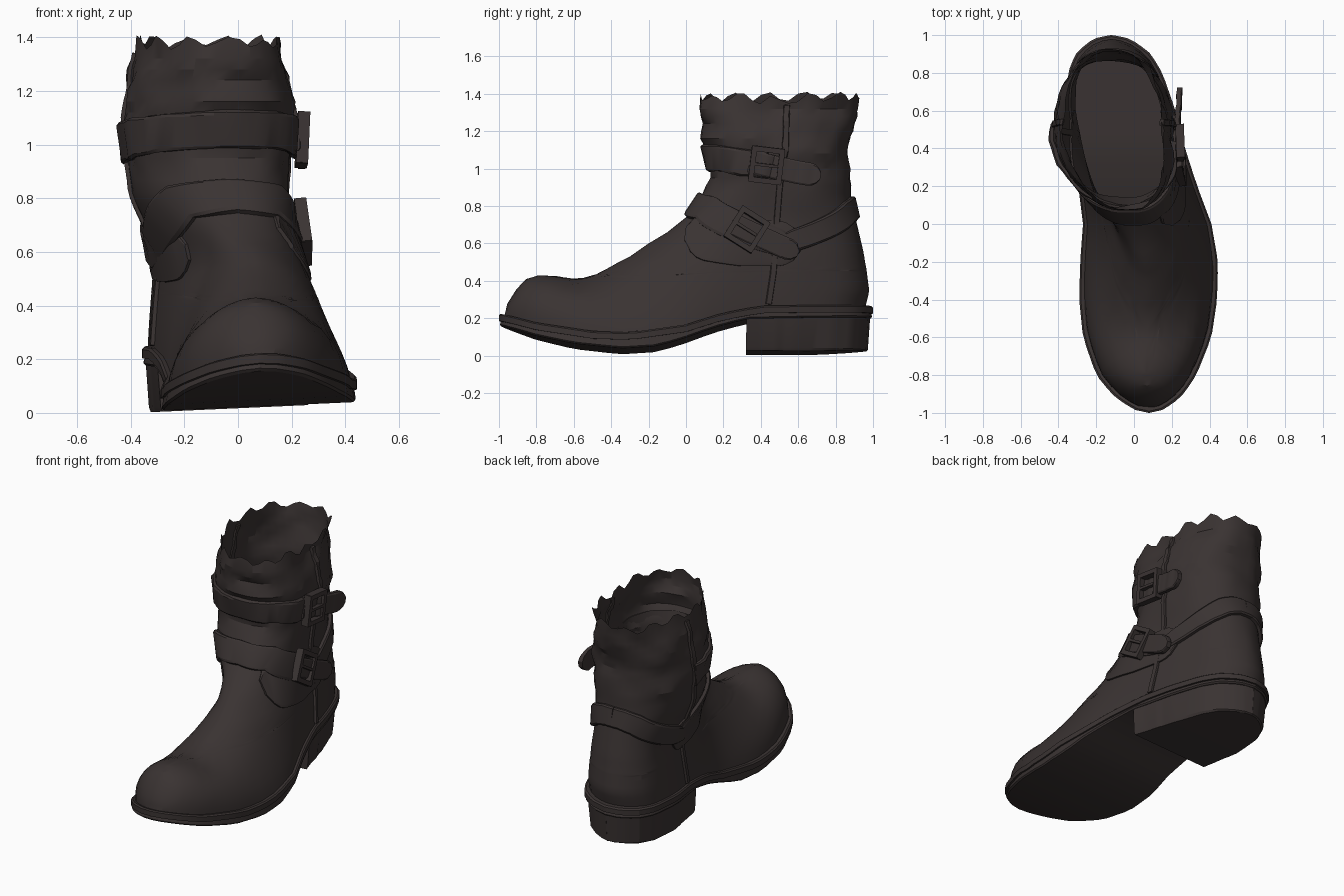
import bpy, math
from mathutils import Vector, noise

if "Cube" in bpy.data.objects:
    bpy.data.objects.remove(bpy.data.objects["Cube"])

leather = bpy.data.materials.new("dark_brown_leather")
leather.diffuse_color = (0.042, 0.033, 0.032, 1)
leather.use_nodes = True
leather.node_tree.nodes["Principled BSDF"].inputs["Base Color"].default_value = leather.diffuse_color

# Profiles: silhouette front and back (z, y), sole half width, centre line, sole heights (y, value)
FRONT = [(.2, -.97), (.27, -.955), (.36, -.905), (.415, -.855), (.437, -.79), (.444, -.62), (.455, -.48),
         (.48, -.4), (.53, -.3), (.6, -.2), (.66, -.1), (.74, 0), (.78, .04), (.87, .09), (.95, .13),
         (1.05, .12), (1.1, .11), (1.17, .07), (1.23, .095), (1.3, .07), (1.42, .09)]
BACK = [(.2, .96), (.3, .98), (.45, .965), (.55, .95), (.72, .91), (.85, .88), (1, .88),
        (1.1, .865), (1.2, .89), (1.3, .91), (1.42, .92)]
WIDTH = [(-1, 0), (-.985, .07), (-.95, .13), (-.9, .19), (-.8, .265), (-.6, .34), (-.4, .365), (-.2, .365),
         (0, .34), (.2, .315), (.4, .3), (.6, .29), (.8, .25), (.9, .2), (.96, .13), (.99, .07), (1, 0)]
CENTRE = [(-1, .08), (-.8, .065), (-.4, .075), (-.2, .08), (0, .07), (.2, .02), (.4, -.03),
          (.6, -.07), (.8, -.1), (1, -.12)]
SHAFT_CENTRE = [(0, -.02), (.1, -.04), (.45, -.11), (1, -.12)]
SHAFT_W = [(.5, .27), (.72, .275), (.9, .295), (1.06, .31), (1.17, .305), (1.25, .285), (1.32, .265), (1.4, .265)]
SOLE_LOW = [(-1, .145), (-.8, .08), (-.6, .035), (-.35, .008), (-.15, .02), (0, .065), (.15, .12),
            (.33, .17), (1, .19)]
SOLE_TOP = [(-1, .21), (-.8, .15), (-.5, .1), (-.3, .093), (0, .135), (.2, .2), (.4, .24), (1, .255)]
CREST = [(y, z) for z, y in FRONT[:15]]


def lerp(tab, v):
    if v <= tab[0][0]:
        return tab[0][1]
    for (a, p), (b, q) in zip(tab, tab[1:]):
        if v <= b:
            return p + (q - p) * (v - a) / (b - a)
    return tab[-1][1]


def smooth(t):
    t = min(1, max(0, t))
    return t * t * (3 - 2 * t)


def roll(x, y):
    return .045 * (x - lerp(CENTRE, y) * smooth((.3 - y) / .6) + .34)


def surf(s, z):
    """Point on the upper: s = 0 front, .5 right side, 1 back, -.5 left side."""
    s = (s + 1) % 2 - 1
    side = 1 if s >= 0 else -1
    yf, yb = lerp(FRONT, z), lerp(BACK, z)
    y = yf + (yb - yf) * (1 - math.cos(math.pi * abs(s))) / 2
    # foot section
    t = y / .975 if y < .5 else .5 + .5 * (y - .5) / (yb - .5)
    crest = lerp(CREST, y) if y < .13 else .95 + 3 * (y - .13)
    u = min(1, max(0, (z - .2) / max(crest - .2, 1e-4)))
    p = lerp([(-.75, 2.3), (-.2, 1.15)], y)
    foot = .93 * lerp(WIDTH, t) * (1 - u ** p) ** lerp([(-.7, .56), (-.2, .66)], y)
    # shaft section
    yc, ry = (yf + yb) / 2, (yb - yf) / 2
    q = min(1, abs((y - yc) / ry))
    shaft = lerp(SHAFT_W, z) * (1 - q ** 2.3) ** (1 / 2.3)
    w = smooth((z - .5) / .35)
    cx = lerp(CENTRE, y) * (1 - w) + lerp(SHAFT_CENTRE, y) * w
    x = cx + side * (foot * (1 - w) + shaft * w)
    # slouch folds in the shaft
    k = smooth((z - .8) / .2)
    n = noise.noise(Vector((x * 4, y * 4, z * 8 + x * 3)))
    m = abs(noise.noise(Vector((x * 5 + 7, y * 5, z * 11 - y * 6)))) - .2
    f = 1 + k * (.06 * n + .09 * m + .012 * math.sin(z * 38 + 2.5 * math.sin(s * 7)))
    x, y = cx + (x - cx) * f, yc + (y - yc) * (1 + (f - 1) * .6)
    # follow the sole, and dip behind the toe cap
    low = max(0, 1 - (z - .2) / .3)
    zz = z + (lerp(SOLE_TOP, y) - .2 + roll(x, y)) * low
    zz -= .024 * math.exp(-((y + .58) / .09) ** 2) * smooth((z - .32) / .1)
    return Vector((x, y, zz))


def frame(s, z):
    du = surf(s + .02, z) - surf(s - .02, z)
    dv = surf(s, z + .02) - surf(s, z - .02)
    return surf(s, z), du.normalized(), dv.normalized(), du.cross(dv).normalized()


def s_at(y, z, side=1):
    """Turn a side-view position into s."""
    yf, yb = lerp(FRONT, z), lerp(BACK, z)
    return side * math.acos(max(-1, min(1, 1 - 2 * (y - yf) / (yb - yf)))) / math.pi


def make(name, verts, faces):
    me = bpy.data.meshes.new(name)
    me.from_pydata([tuple(v) for v in verts], [], faces)
    me.validate()
    me.materials.append(leather)
    ob = bpy.data.objects.new(name, me)
    bpy.context.collection.objects.link(ob)
    return ob


def loft(name, rings, caps=()):
    """Skin closed rings; caps join mirrored points of the given ring indices."""
    n = len(rings[0])
    faces = [(k * n + i, k * n + (i + 1) % n, (k + 1) * n + (i + 1) % n, (k + 1) * n + i)
             for k in range(len(rings) - 1) for i in range(n)]
    for k in caps:
        k %= len(rings)
        for i in range(n // 2 - 1):
            f = (k * n + i, k * n + n - 1 - i, k * n + n - 2 - i, k * n + i + 1)
            faces.append(f if k == 0 else f[::-1])
    return make(name, [v for r in rings for v in r], faces)


# Upper: foot and slouchy shaft with a ragged rim
N = 26
levels = [.2, .23, .27, .31, .35, .38, .4, .415, .425, .432, .437, .441, .444, .449, .455, .47, .5, .53, .56, .6,
          .63, .66, .7, .74, .78, .82, .87, .91, .95, 1, 1.04, 1.08, 1.12, 1.16, 1.2, 1.24, 1.28, 1.32]
rings = [[surf(i / N, z) for i in range(2 * N)] for z in levels]
rim = []
for i in range(2 * N):
    jag = .04 * noise.noise(Vector((i * .37, 3.1, 0))) + (.03, .015, -.015, .0)[i % 4]
    if 11 <= i <= 13:
        jag -= .03
    rim.append(surf(i / N, min(1.41, 1.375 + jag)))
loft("upper", rings + [rim])


# Sole, welt and heel
def outline(inset, zfun, y0=-1, m=36):
    ts = [y0 + (1 - y0) * (1 - math.cos(math.pi * i / m)) / 2 for i in range(m + 1)]
    right, left = [], []
    for t in ts:
        y = t * (1 - inset) if (t > 0.5 or y0 < 0) else t
        c, h = lerp(CENTRE, t), max(.002, lerp(WIDTH, t) - inset)
        for sgn, out in ((1, right), (-1, left)):
            out.append(Vector((c + sgn * h, y, zfun(y) + roll(c + sgn * h, y))))
    return right + left[::-1]


def low(y): return lerp(SOLE_LOW, y)
def top(y): return lerp(SOLE_TOP, y)
def groove(y): return top(y) - .04


loft("sole", [outline(.012, low), outline(.005, lambda y: low(y) + .008), outline(.01, groove)], (0,))
loft("welt", [outline(.01, groove), outline(0, groove), outline(0, lambda y: top(y) - .008),
              outline(.008, top), outline(.04, top)], (-1,))
loft("heel", [outline(.035, lambda y: .002 + .012 * smooth((y - .6) / .4), .32),
              outline(.028, lambda y: .02, .32), outline(.015, lambda y: .2, .325)], (0, -1))


# Straps laid on the upper; path points are (s, z, lift), or (y, z, lift) when a side is given
def strap(name, path, half, thick=.025, side=0, rounded=(0, 0), flat=False, m=8):
    pts = [Vector(a).lerp(Vector(b), j / m) for a, b in zip(path, path[1:]) for j in range(m)]
    pts.append(Vector(path[-1]))
    dist = [0]
    for a, b in zip(pts, pts[1:]):
        dist.append(dist[-1] + (b.xy - a.xy).length)
    rings = []
    for i, p in enumerate(pts):
        d = (pts[min(i + 3, len(pts) - 1)] - pts[max(i - 3, 0)]).xy.normalized()
        h = half
        for on, e in zip(rounded, (dist[i], dist[-1] - dist[i])):
            if on:
                r = 1 - min(1, e / half)
                h *= max(.3, math.sqrt(1 - r * r))
        ring = []
        for a, o in ((-h, -.01), (-h, thick * .7), (-h * .85, thick), (h * .85, thick), (h, thick * .7), (h, -.01)):
            u, z = p.x - d.y * a, p.y + d.x * a
            if flat:
                ring.append(Vector((surf(s_at(p.x, p.y), p.y).x + o + p.z, u, z)))
            else:
                P, _, _, n = frame(s_at(u, z, side) if side else u, z)
                ring.append(P + n * (o + p.z))
        rings.append(ring)
    return loft(name, rings, (0, -1))


half_loop = [(1, .79, 0), (.95, .789, 0), (.87, .765, 0), (.73, .685, 0), (.58, .595, 0), (.43, .675, 0),
             (.2, .785, 0)]
strap("ankle_strap", [(-s, z, l) for s, z, l in half_loop] + [(0, .805, 0)] + half_loop[::-1], .06)
strap("ankle_strap_tab", [(.25, .705, .02), (.4, .635, .035), (.6, .545, .05)], .058, .02, 1, (0, 1), True)
strap("upper_strap", [(-.52, 1.0, 0), (-.25, 1.04, 0), (0, 1.06, 0), (.2, 1.055, 0), (.45, 1.02, .01)], .07,
      .024)
strap("upper_strap_tab", [(.34, 1.04, .015), (.46, 1.01, .025), (.6, .98, .055), (.72, .96, .095)],
      .062, .02, 1, (0, 1), True)

# Side patches below the ankle strap and side seams
strap("right_side_patch", [(.0, .65, 0), (.3, .6, 0), (.61, .595, 0)], .125, .014, 1, (1, 1))
strap("left_side_patch", [(.12, .6, 0), (.35, .585, 0), (.6, .59, 0)], .1, .014, -1, (1, 1))
for side, word in ((1, "right"), (-1, "left")):
    strap(word + "_side_seam", [(.44, .21, 0), (.465, .42, 0), (.48, .65, 0), (.5, .9, 0), (.53, 1.1, 0),
                                (.54, 1.34, 0)], .016, .014, side)


# Buckles: four bars and a prong
def buckle(name, s, z, tilt, lift):
    P, du, dv, n = frame(s, z)
    n = (n + Vector((1, 0, 0))).normalized()
    t = (du * math.cos(tilt) + dv * math.sin(tilt))
    t = (t - n * t.dot(n)).normalized()
    b = n.cross(t)
    verts, faces = [], []
    bars = [(-.075, 0, .014, .095), (.075, 0, .014, .095), (0, -.083, .085, .014), (0, .083, .085, .014),
            (-.01, 0, .07, .008)]
    for cx, cy, hx, hy in bars:
        o = len(verts)
        for dz in (-.025, .02):
            for i, j in ((-1, -1), (1, -1), (1, 1), (-1, 1)):
                verts.append(P + t * (cx + i * hx) + b * (cy + j * hy) + n * (lift + dz))
        faces += [tuple(o + v for v in f) for f in ((3, 2, 1, 0), (4, 5, 6, 7), (0, 1, 5, 4), (1, 2, 6, 5),
                                                    (2, 3, 7, 6), (3, 0, 4, 7))]
    make(name, verts, faces)


buckle("upper_buckle", .44, 1.02, -.12, .045)
buckle("ankle_buckle", .44, .67, -.5, .045)

# Shading
bpy.ops.object.select_all(action='SELECT')
bpy.context.view_layer.objects.active = bpy.data.objects["upper"]
bpy.ops.object.shade_smooth_by_angle(angle=math.radians(20))
